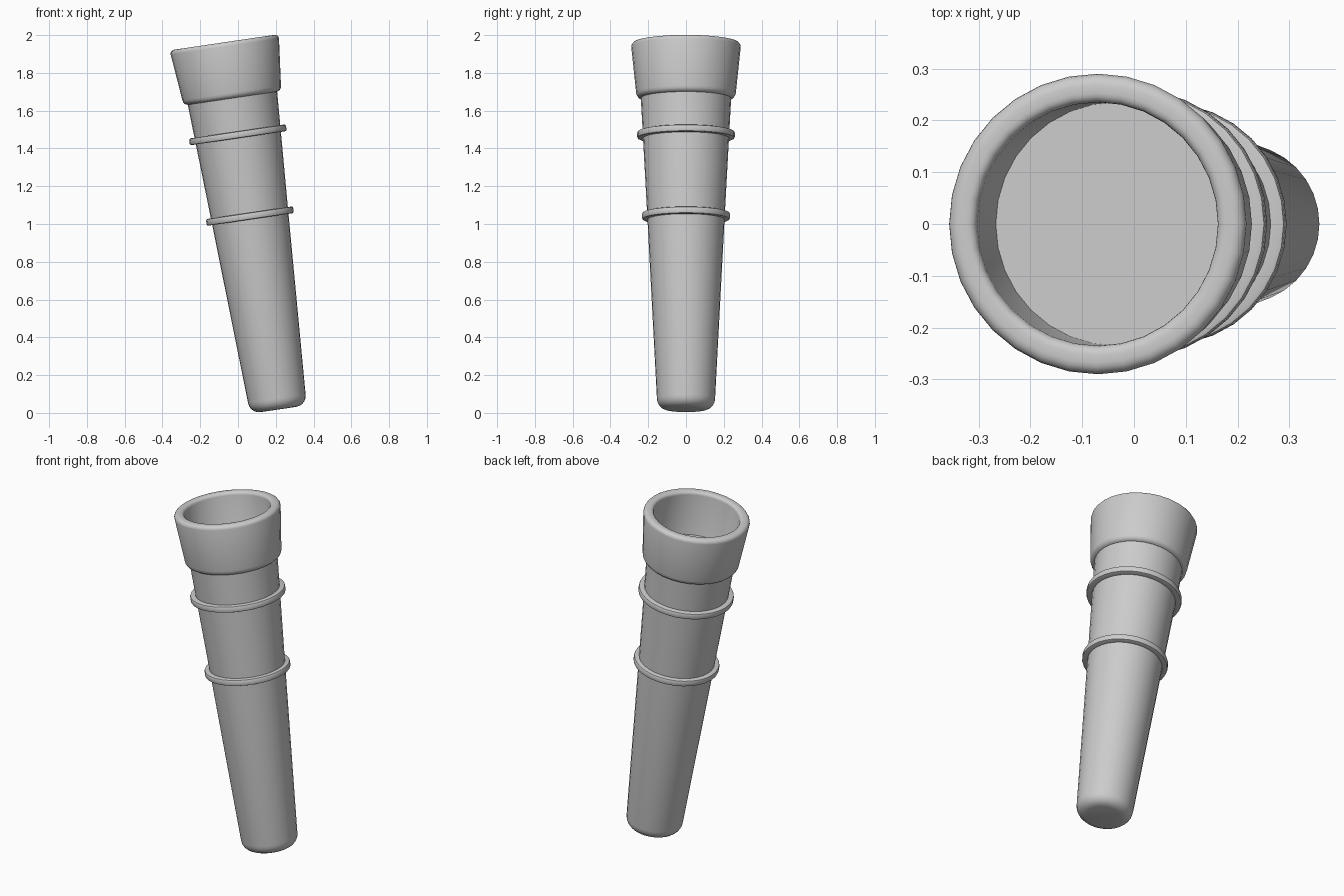
import bpy, math
from mathutils import Matrix

if "Cube" in bpy.data.objects:
    bpy.data.objects.remove(bpy.data.objects["Cube"])

SEGS = 32
# Everything is turned around one axis leaning 8.4 degrees to the left
LEAN = Matrix.Translation((0.214, 0, 0.018)) @ Matrix.Rotation(math.radians(-8.4), 4, 'Y')


def arc(r, z, rad, a0, a1, n=4):
    """Rounded corner of a profile, angles in degrees."""
    angles = [math.radians(a0 + (a1 - a0) * i / n) for i in range(n + 1)]
    return [(r + rad * math.cos(a), z + rad * math.sin(a)) for a in angles]


def lathe(name, profile, closed=False):
    """Turn an (r, z) profile round the leaning axis; open ends get caps."""
    verts = [(r * math.cos(a), r * math.sin(a), z) for r, z in profile
             for a in (2 * math.pi * k / SEGS for k in range(SEGS))]
    n = len(profile)
    faces = []
    for i in range(n if closed else n - 1):
        a, b = i * SEGS, (i + 1) % n * SEGS
        for k in range(SEGS):
            j = (k + 1) % SEGS
            faces.append((a + k, a + j, b + j, b + k))
    if not closed:
        faces.append(tuple(reversed(range(SEGS))))
        faces.append(tuple(range((n - 1) * SEGS, n * SEGS)))
    mesh = bpy.data.meshes.new(name)
    mesh.from_pydata(verts, [], faces)
    mesh.transform(LEAN)
    obj = bpy.data.objects.new(name, mesh)
    bpy.context.collection.objects.link(obj)
    bpy.context.view_layer.objects.active = obj
    obj.select_set(True)
    bpy.ops.object.shade_smooth_by_angle(angle=math.radians(35))
    obj.select_set(False)
    return obj


# Tapered body with a rounded foot; its flat top is the floor of the cup
lathe("body", arc(0.096, 0.058, 0.058, -90, 0, 5) + [(0.205, 1.035), (0.241, 1.70)])

# Two raised bands
for name, z, r in (("lower_band", 1.035, 0.233), ("upper_band", 1.470, 0.259)):
    lathe(name, [(r - 0.04, z - 0.018)] + arc(r - 0.008, z - 0.010, 0.008, -90, 0, 2)
          + arc(r - 0.008, z + 0.010, 0.008, 0, 90, 2) + [(r - 0.04, z + 0.018)], closed=True)

# Flared hollow collar with a rounded rim
lathe("collar", [(0.225, 1.665)] + arc(0.234, 1.695, 0.030, -90, 0)
      + arc(0.268, 1.943, 0.022, 0, 90) + arc(0.253, 1.947, 0.018, 90, 180)
      + [(0.235, 1.69)], closed=True)
